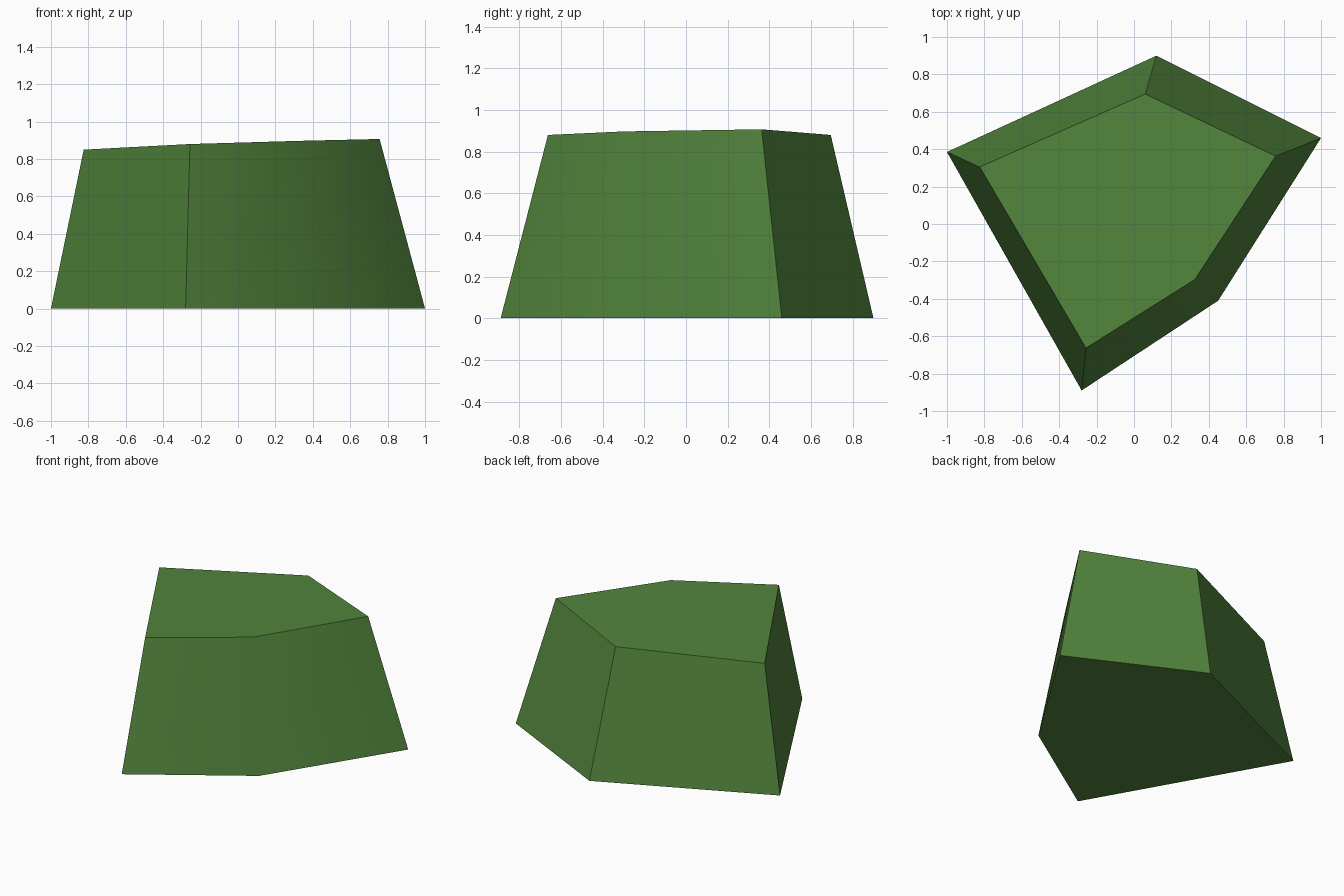
import bpy
import bmesh
import math

cube = bpy.data.objects.get("Cube")
if cube:
    bpy.data.objects.remove(cube, do_unlink=True)

# Leaf green material
green = bpy.data.materials.new("leaf_green")
green.use_nodes = True
colour = (0.085, 0.235, 0.047, 1)
green.diffuse_color = colour
shader = next(n for n in green.node_tree.nodes if n.type == "BSDF_PRINCIPLED")
shader.inputs["Base Color"].default_value = colour

# Outlines of the ground face and the slightly tilted top
base = [(-1, 0.385, 0), (-0.28, -0.89, 0), (0.45, -0.41, 0), (1, 0.46, 0), (0.12, 0.9, 0)]
top = [(-0.825, 0.305, 0.85), (-0.257, -0.663, 0.88), (0.325, -0.297, 0.897),
       (0.757, 0.363, 0.907), (0.06, 0.695, 0.88)]

# Tapered five-sided block: bottom, top and a ring of side walls
bm = bmesh.new()
lower = [bm.verts.new(p) for p in base]
upper = [bm.verts.new(p) for p in top]
bm.faces.new(lower[::-1])
bm.faces.new(upper)
for i in range(len(lower)):
    j = (i + 1) % len(lower)
    bm.faces.new((lower[i], lower[j], upper[j], upper[i]))
bmesh.ops.recalc_face_normals(bm, faces=bm.faces[:])

mesh = bpy.data.meshes.new("tapered_block")
bm.to_mesh(mesh)
bm.free()
mesh.materials.append(green)
block = bpy.data.objects.new("tapered_block", mesh)
bpy.context.collection.objects.link(block)

# Soften only the shallow corner, keep the others sharp
bpy.ops.object.select_all(action="DESELECT")
block.select_set(True)
bpy.context.view_layer.objects.active = block
bpy.ops.object.shade_smooth_by_angle(angle=math.radians(30))
